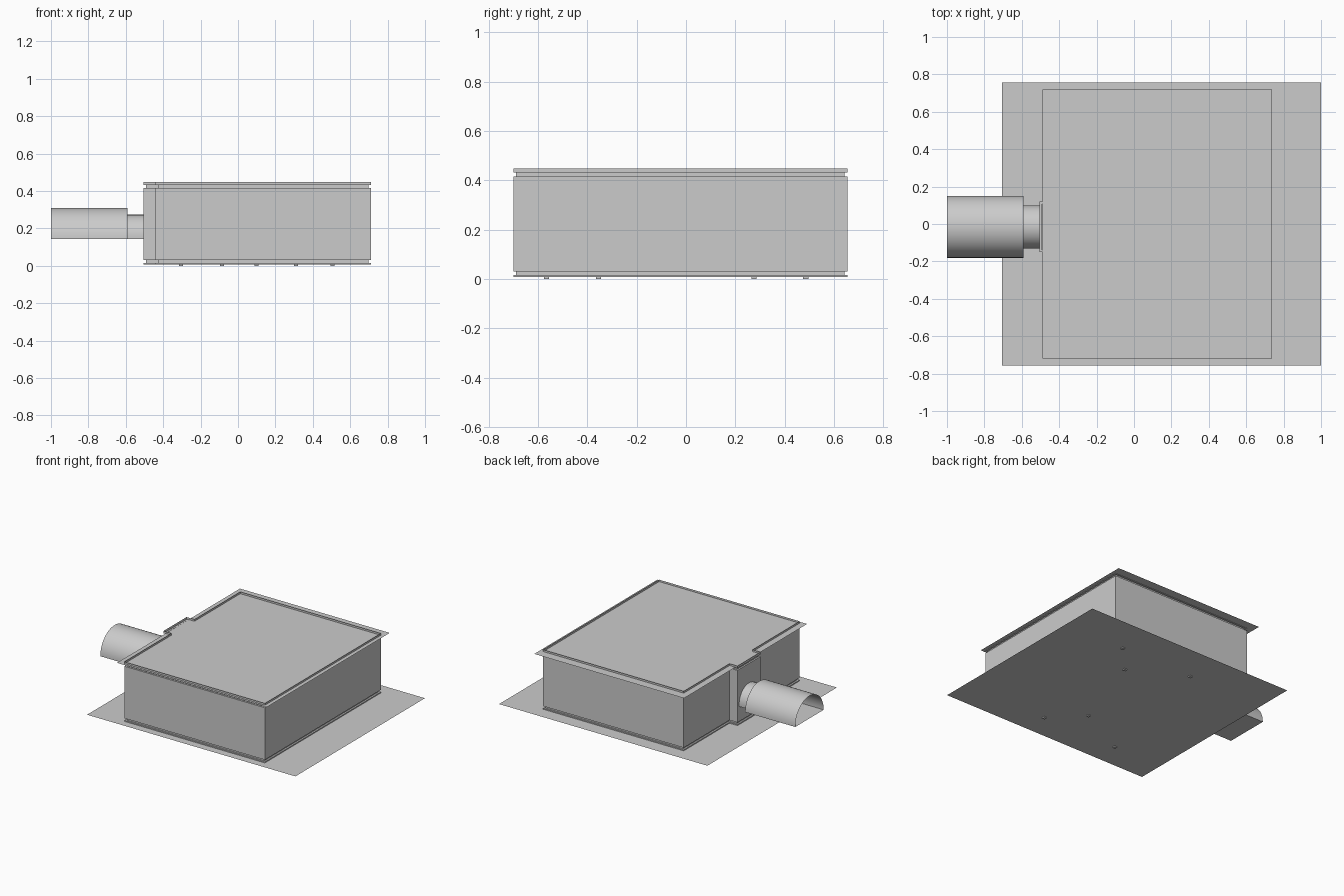
import bpy, bmesh, math
from mathutils import Vector

if "Cube" in bpy.data.objects:
    bpy.data.objects.remove(bpy.data.objects["Cube"])


def make_object(name, bm, smooth=False):
    bmesh.ops.remove_doubles(bm, verts=bm.verts, dist=1e-5)
    me = bpy.data.meshes.new(name)
    bm.to_mesh(me)
    bm.free()
    ob = bpy.data.objects.new(name, me)
    bpy.context.collection.objects.link(ob)
    if smooth:
        bpy.context.view_layer.objects.active = ob
        ob.select_set(True)
        bpy.ops.object.shade_smooth_by_angle(angle=math.radians(35))
        ob.select_set(False)
    return ob


def sheet(name, x0, x1, y0, y1, z):
    bm = bmesh.new()
    bm.faces.new([bm.verts.new(p) for p in
                  ((x0, y0, z), (x1, y0, z), (x1, y1, z), (x0, y1, z))])
    return make_object(name, bm)


def inset(outline, d):
    """Move a counter-clockwise right-angled outline inwards by d."""
    out = []
    n = len(outline)
    for i in range(n):
        p, a, b = (Vector(outline[k % n]) for k in (i, i - 1, i + 1))
        e1, e2 = (p - a).normalized(), (b - p).normalized()
        out.append(p + d * (Vector((-e1.y, e1.x)) + Vector((-e2.y, e2.x))))
    return out


def loft(bm, rings):
    """Bridge closed rings of equal length."""
    rows = [[bm.verts.new(p) for p in r] for r in rings]
    for a, b in zip(rows, rows[1:]):
        for i in range(len(a)):
            j = (i + 1) % len(a)
            bm.faces.new((a[i], a[j], b[j], b[i]))


# Room outline with the entrance bay on the left side
ROOM = [(-0.44, -0.70), (0.71, -0.70), (0.71, 0.655), (-0.44, 0.655),
        (-0.44, 0.12), (-0.505, 0.12), (-0.505, -0.15), (-0.44, -0.15)]

# Walls: the profile steps inwards at skirting and cornice
PROFILE = [(0, 0.008), (0, 0.016), (0.012, 0.016), (0.012, 0.031), (0, 0.031),
           (0, 0.416), (0.012, 0.416), (0.012, 0.432), (0, 0.432), (0, 0.449)]
bm = bmesh.new()
loft(bm, [[(p.x, p.y, z) for p in inset(ROOM, d)] for d, z in PROFILE])
make_object("room_walls", bm)

# Floor and ceiling sheets
sheet("floor", -0.705, 1.0, -0.757, 0.757, 0.008)
sheet("ceiling", -0.488, 0.738, -0.718, 0.72, 0.435)

# Arched tunnel and its narrower doorway neck
CY, BASE = -0.015, 0.142


def arch(r, spring, x, n=24):
    pts = [(x, CY - r, BASE)]
    for i in range(n + 1):
        a = math.pi * (1 - i / n)
        pts.append((x, CY + r * math.cos(a), BASE + spring + r * math.sin(a)))
    return pts + [(x, CY + r, BASE)]


bm = bmesh.new()
loft(bm, [arch(0.166, 0.001, -1.0), arch(0.166, 0.001, -0.59),
          arch(0.115, 0.016, -0.59), arch(0.115, 0.016, -0.505)])
make_object("tunnel", bm, smooth=True)

# Small foot pads just under the floor
feet = [(x, y, 0.07, 0.07) for x, y in
        ((0.505, 0.485), (0.31, 0.275), (0.31, -0.565),
         (0.10, -0.355), (-0.085, 0.485), (-0.305, -0.565))]
bm = bmesh.new()
for x, y, sx, sy in feet:
    cube = bmesh.ops.create_cube(bm, size=1)["verts"]
    bmesh.ops.scale(bm, vec=(sx * 0.3, sy * 0.3, 0.008), verts=cube)
    bmesh.ops.translate(bm, vec=(x, y, 0.004), verts=cube)
make_object("foot_pads", bm)
